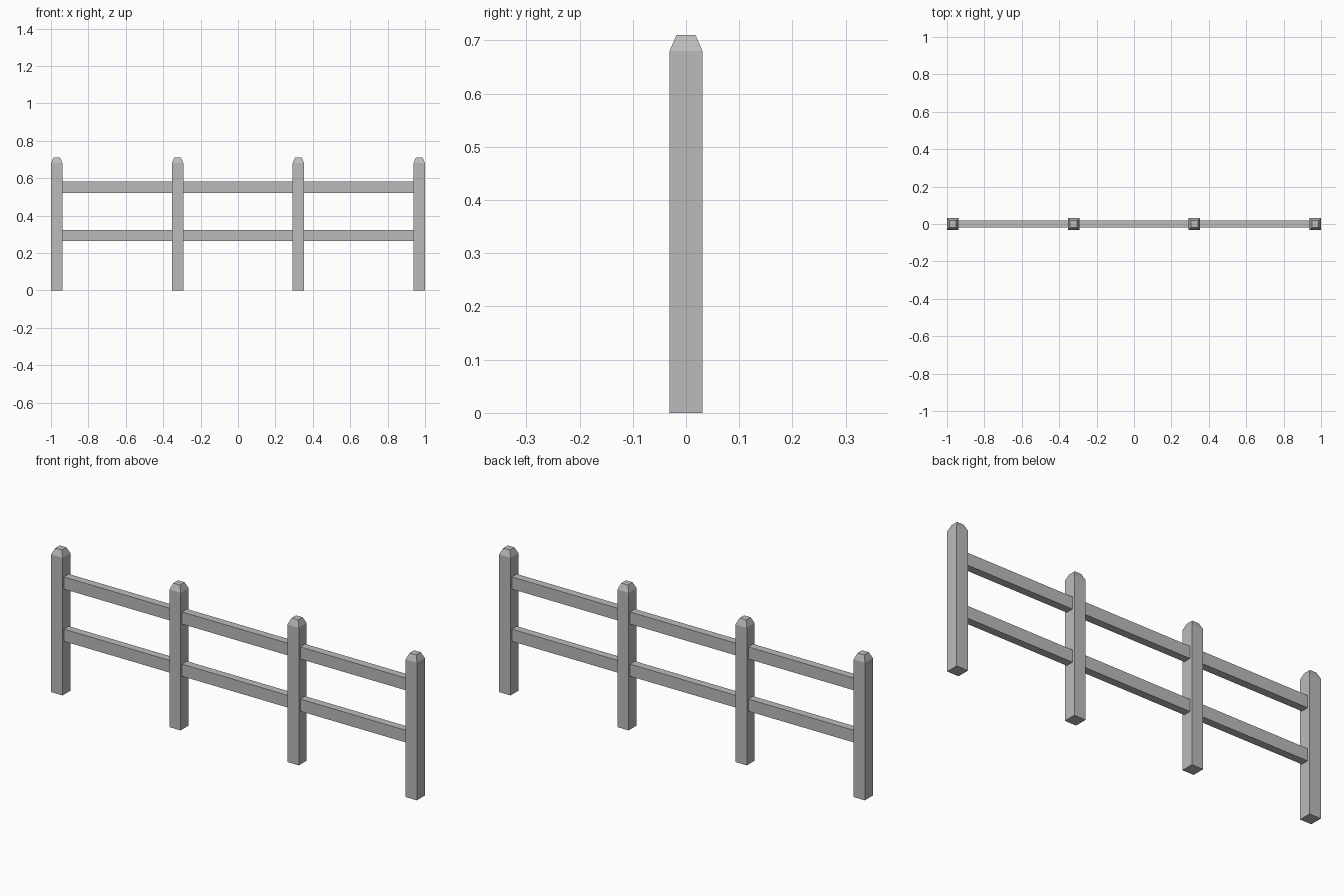
import bpy
import bmesh

default = bpy.data.objects.get("Cube")
if default:
    bpy.data.objects.remove(default, do_unlink=True)

GREY = (0.5, 0.5, 0.5, 1.0)
grey = bpy.data.materials.new("fence_grey")
grey.use_nodes = True
grey.diffuse_color = GREY
grey.node_tree.nodes["Principled BSDF"].inputs["Base Color"].default_value = GREY


def box(bm, size, centre):
    verts = bmesh.ops.create_cube(bm, size=1)["verts"]
    for v in verts:
        v.co = [c * s + o for c, s, o in zip(v.co, size, centre)]


def finish(name, bm):
    mesh = bpy.data.meshes.new(name)
    bm.to_mesh(mesh)
    bm.free()
    mesh.materials.append(grey)
    obj = bpy.data.objects.new(name, mesh)
    bpy.context.collection.objects.link(obj)
    return obj


# Square posts with a tapered, flat-topped cap
WIDTH, SHOULDER, TOP, CAP = 0.062, 0.68, 0.71, 0.036
SPACING = (2 - WIDTH) / 3

for i in range(4):
    bm = bmesh.new()
    box(bm, (WIDTH, WIDTH, SHOULDER), (0, 0, SHOULDER / 2))
    bm.normal_update()
    top = max(bm.faces, key=lambda f: f.calc_center_median().z)
    cap = bmesh.ops.extrude_discrete_faces(bm, faces=[top])["faces"][0]
    for v in cap.verts:
        v.co.x *= CAP / WIDTH
        v.co.y *= CAP / WIDTH
        v.co.z = TOP
    post = finish(f"post_{i + 1}", bm)
    post.location.x = (i - 1.5) * SPACING

# Two long rails running through the posts
for name, z in (("lower_rail", 0.293), ("upper_rail", 0.551)):
    bm = bmesh.new()
    box(bm, (3 * SPACING, 0.038, 0.06), (0, 0, z))
    finish(name, bm)
